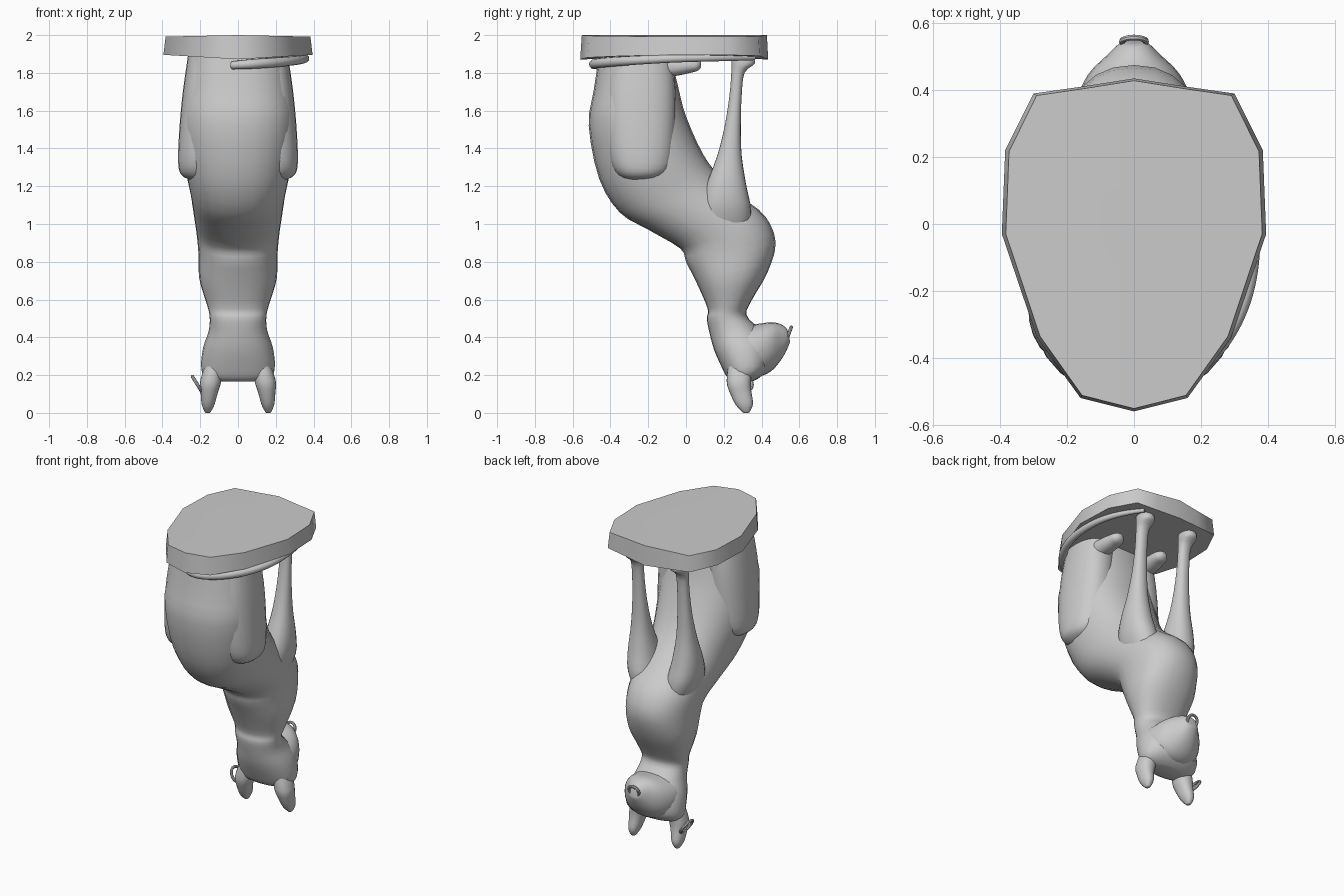
import bpy, bmesh, math
from mathutils import Vector


def spline(a, b, c, d, t):
    # Catmull-Rom interpolation between b and c
    return [0.5 * (2*q + (r-p)*t + (2*p-5*q+4*r-s)*t*t + (3*q-p-3*r+s)*t**3)
            for p, q, r, s in zip(a, b, c, d)]


def finish(name, bm, angle=50):
    bmesh.ops.recalc_face_normals(bm, faces=bm.faces)
    me = bpy.data.meshes.new(name)
    bm.to_mesh(me)
    bm.free()
    ob = bpy.data.objects.new(name, me)
    bpy.context.collection.objects.link(ob)
    bpy.ops.object.select_all(action='DESELECT')
    ob.select_set(True)
    bpy.context.view_layer.objects.active = ob
    bpy.ops.object.shade_smooth_by_angle(angle=math.radians(angle))
    return ob


def loft(name, secs, side=1, segs=24, steps=3, power=0.9):
    """Sections: (y0, z0, y1, z1, x centre, x radius), ends in the yz plane."""
    rows = []
    n = len(secs)
    for i in range(n - 1):
        for k in range(steps):
            rows.append(spline(secs[max(i-1, 0)], secs[i], secs[i+1],
                               secs[min(i+2, n-1)], k / steps))
    rows.append(secs[-1])
    bm = bmesh.new()
    rings = []
    for y0, z0, y1, z1, x, r in rows:
        ring = []
        for k in range(segs):
            a = 2 * math.pi * k / segs
            c = math.copysign(abs(math.cos(a))**power, math.cos(a))
            s = math.copysign(abs(math.sin(a))**power, math.sin(a))
            t = (1 + s) / 2
            ring.append(bm.verts.new((side * (x + r*c), y0 + (y1-y0)*t, z0 + (z1-z0)*t)))
        rings.append(ring)
    for p, q in zip(rings, rings[1:]):
        for k in range(segs):
            j = (k + 1) % segs
            bm.faces.new((p[k], p[j], q[j], q[k]))
    bm.faces.new(rings[0])
    bm.faces.new(rings[-1])
    return finish(name, bm)


# Base slab on top
half = [(0, -0.56), (0.16, -0.52), (0.29, -0.34), (0.395, -0.03),
        (0.385, 0.22), (0.30, 0.39), (0.16, 0.41), (0, 0.435)]
outline = half + [(-x, y) for x, y in half[-2:0:-1]]
bm = bmesh.new()
low = [bm.verts.new((x, y, 1.872 + 0.06 * abs(x))) for x, y in outline]
high = [bm.verts.new((x * 0.97, y * 0.985, 2.0 - 0.02 * abs(x))) for x, y in outline]
for ring, z in ((low, 1.875), (high, 2.0)):
    mid = bm.verts.new((0, 0, z))
    for k in range(len(ring)):
        bm.faces.new((ring[k], ring[(k+1) % len(ring)], mid))
for k in range(len(low)):
    j = (k + 1) % len(low)
    bm.faces.new((low[k], low[j], high[j], high[k]))
finish("base", bm, 60)

# Torso, neck and skull in one sweep
loft("body", [
    (-0.46, 1.89, -0.08, 1.89, 0, 0.255), (-0.49, 1.70, -0.04, 1.72, 0, 0.28),
    (-0.515, 1.52, 0.0, 1.57, 0, 0.30), (-0.46, 1.24, 0.09, 1.37, 0, 0.28),
    (-0.35, 1.06, 0.18, 1.25, 0, 0.25), (-0.20, 0.97, 0.30, 1.14, 0, 0.235),
    (-0.03, 0.87, 0.42, 1.04, 0, 0.22), (0.0, 0.80, 0.475, 0.90, 0, 0.21),
    (0.06, 0.68, 0.43, 0.74, 0, 0.205), (0.115, 0.55, 0.35, 0.60, 0, 0.165),
    (0.11, 0.50, 0.32, 0.52, 0, 0.15), (0.125, 0.42, 0.38, 0.45, 0, 0.155),
    (0.15, 0.33, 0.44, 0.36, 0, 0.185), (0.19, 0.24, 0.44, 0.25, 0, 0.195),
    (0.22, 0.185, 0.40, 0.195, 0, 0.175), (0.25, 0.165, 0.36, 0.17, 0, 0.12)])

# Muzzle
loft("muzzle", [
    (0.28, 0.22, 0.28, 0.46, 0, 0.18), (0.38, 0.195, 0.37, 0.47, 0, 0.17),
    (0.45, 0.22, 0.45, 0.48, 0, 0.135), (0.51, 0.29, 0.50, 0.47, 0, 0.08),
    (0.545, 0.36, 0.53, 0.45, 0, 0.045), (0.55, 0.38, 0.54, 0.43, 0, 0.025)])

for side, label in ((1, "right"), (-1, "left")):
    # Haunch
    loft(label + "_haunch", [
        (-0.40, 1.89, -0.07, 1.89, 0.15, 0.115), (-0.42, 1.70, -0.055, 1.70, 0.17, 0.122),
        (-0.42, 1.52, -0.055, 1.50, 0.18, 0.13), (-0.40, 1.34, -0.07, 1.32, 0.19, 0.127),
        (-0.36, 1.26, -0.11, 1.26, 0.19, 0.11), (-0.30, 1.23, -0.16, 1.235, 0.19, 0.06)],
        side, power=0.85)
    # Hind foot
    loft(label + "_hind_foot", [
        (-0.25, 1.76, -0.25, 1.89, 0.18, 0.06), (-0.05, 1.785, -0.05, 1.88, 0.175, 0.055),
        (0.02, 1.80, 0.02, 1.875, 0.17, 0.05), (0.06, 1.81, 0.06, 1.87, 0.17, 0.04),
        (0.08, 1.83, 0.08, 1.86, 0.17, 0.015)], side)
    # Front leg from shoulder to paw
    loft(label + "_front_leg", [
        (0.10, 0.90, 0.33, 0.92, 0.10, 0.07), (0.07, 1.06, 0.345, 1.07, 0.14, 0.095),
        (0.105, 1.2, 0.32, 1.2, 0.16, 0.085), (0.165, 1.36, 0.295, 1.36, 0.165, 0.06),
        (0.205, 1.52, 0.29, 1.52, 0.165, 0.045), (0.23, 1.68, 0.295, 1.68, 0.165, 0.038),
        (0.24, 1.80, 0.31, 1.80, 0.165, 0.04), (0.24, 1.84, 0.365, 1.85, 0.165, 0.048),
        (0.24, 1.89, 0.35, 1.89, 0.165, 0.045)], side)
    # Ear
    loft(label + "_ear", [
        (0.23, 0.29, 0.36, 0.29, 0.12, 0.04), (0.215, 0.17, 0.345, 0.18, 0.143, 0.056),
        (0.235, 0.10, 0.345, 0.12, 0.152, 0.046), (0.265, 0.04, 0.355, 0.05, 0.158, 0.034),
        (0.295, 0.008, 0.34, 0.01, 0.16, 0.018), (0.305, 0.0, 0.33, 0.0, 0.16, 0.01)], side)

# Tail wrapping around one side
cu = bpy.data.curves.new("tail", 'CURVE')
cu.dimensions = '3D'
cu.bevel_depth = 0.026
cu.use_fill_caps = True
sp = cu.splines.new('NURBS')
path = [(-0.03, -0.47, 1.84, 0.8), (0.04, -0.51, 1.845, 1), (0.20, -0.45, 1.855, 1),
        (0.34, -0.25, 1.868, 0.9), (0.37, 0.0, 1.88, 0.8), (0.33, 0.22, 1.88, 0.7),
        (0.22, 0.36, 1.88, 0.5)]
sp.points.add(len(path) - 1)
for p, (x, y, z, r) in zip(sp.points, path):
    p.co = (x, y, z, 1)
    p.radius = r
sp.use_endpoint_u = True
sp.order_u = 4
bpy.context.collection.objects.link(bpy.data.objects.new("tail", cu))

# Nose ring and ear ring
for name, loc, axis, r in (("nose_ring", (0, 0.545, 0.42), (0, 0.94, -0.34), 0.036),
                           ("ear_ring", (-0.215, 0.30, 0.15), (0.85, 0, 0.53), 0.05)):
    bpy.ops.mesh.primitive_torus_add(
        major_radius=r, minor_radius=0.009, major_segments=24, minor_segments=8, location=loc,
        rotation=Vector(axis).to_track_quat('Z', 'Y').to_euler())
    bpy.context.object.name = name
    bpy.ops.object.shade_smooth_by_angle()
